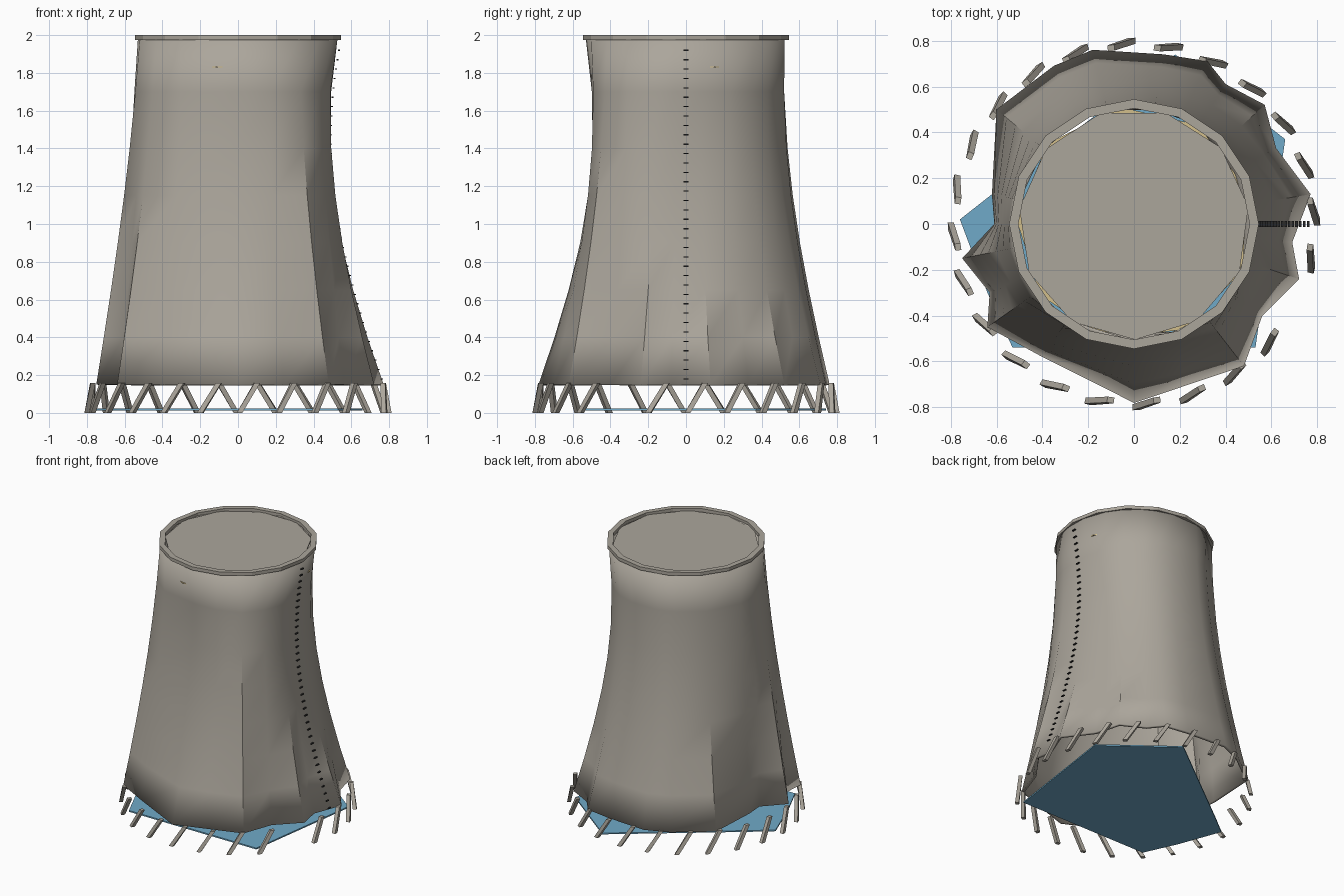
import bpy, bmesh, math
from mathutils import Vector

if "Cube" in bpy.data.objects:
    bpy.data.objects.remove(bpy.data.objects["Cube"])


def mat(name, rgb):
    m = bpy.data.materials.new(name)
    m.diffuse_color = (*rgb, 1)
    m.use_nodes = True
    m.node_tree.nodes["Principled BSDF"].inputs["Base Color"].default_value = m.diffuse_color
    return m


CONCRETE = mat("concrete", (0.41, 0.38, 0.33))
WATER = mat("water_blue", (0.16, 0.40, 0.58))
TAN = mat("pale_tan", (0.65, 0.52, 0.26))
BLACK = mat("ladder_black", (0.02, 0.02, 0.02))


def make(name, verts, faces, material, smooth=False):
    me = bpy.data.meshes.new(name)
    me.from_pydata(verts, [], faces)
    bm = bmesh.new()
    bm.from_mesh(me)
    bmesh.ops.recalc_face_normals(bm, faces=bm.faces)
    bm.to_mesh(me)
    bm.free()
    me.materials.append(material)
    ob = bpy.data.objects.new(name, me)
    bpy.context.collection.objects.link(ob)
    if smooth:
        bpy.context.view_layer.objects.active = ob
        ob.select_set(True)
        bpy.ops.object.shade_smooth_by_angle(angle=math.radians(35))
        ob.select_set(False)
    return ob


def slab(name, outline, z0, z1, material):
    n = len(outline)
    verts = [(x, y, z) for z in (z0, z1) for x, y in outline]
    faces = [tuple(range(n)), tuple(range(n, 2 * n))]
    faces += [(i, (i + 1) % n, n + (i + 1) % n, n + i) for i in range(n)]
    return make(name, verts, faces, material)


def polygon(n, r, start=0.0):
    return [(r * math.cos(start + i * math.tau / n), r * math.sin(start + i * math.tau / n))
            for i in range(n)]


def hyper(z):
    """Waisted tower profile."""
    return 0.49 * math.sqrt(1 + ((z - 1.45) / 1.07) ** 2)


# Shell: uneven foot outline, lofted up; some sides are waisted, others straight
FOOT = [(0.77, 0.13), (0.62, 0.33), (0.57, 0.52), (0.40, 0.61), (0.32, 0.71), (0.13, 0.74),
        (-0.18, 0.76), (-0.35, 0.69), (-0.60, 0.50), (-0.62, 0.13), (-0.61, 0.0),
        (-0.75, -0.15), (-0.63, -0.30), (-0.64, -0.45), (-0.40, -0.58), (0.0, -0.78),
        (0.24, -0.70), (0.48, -0.62), (0.56, -0.40), (0.72, -0.24), (0.69, -0.08)]
STRAIGHT = [0.0, 0.3, 0.55, 0.6, 0.85, 0.8, 0.1, 0.8]   # every 45 degrees
LEVELS = [0.15, 0.4, 0.65, 0.9, 1.15, 1.4, 1.7, 1.98]
n = len(FOOT)
verts = []
for z in LEVELS:
    u = (z - 0.15) / 1.83
    for x, y in FOOT:
        a = math.atan2(y, x) % math.tau
        k = a / (math.pi / 4)
        i, f = int(k) % 8, k % 1
        w = STRAIGHT[i] * (1 - f) + STRAIGHT[(i + 1) % 8] * f
        waisted = hyper(z) * (1 - 0.03 * u)
        chord = 0.77 + (0.53 - 0.77) * u
        foot_scale = math.hypot(x, y) / 0.77
        r = (waisted * (1 - w) + chord * w) * (foot_scale * (1 - u) ** 1.5 + 1 - (1 - u) ** 1.5)
        verts.append((r * math.cos(a), r * math.sin(a), z))
faces = [(l * n + i, l * n + (i + 1) % n, (l + 1) * n + (i + 1) % n, (l + 1) * n + i)
         for l in range(len(LEVELS) - 1) for i in range(n)]
shell = make("tower_shell", verts, faces, CONCRETE)
# face the open surface outward before thickening it inward
if shell.data.polygons[0].normal.dot(Vector(shell.data.polygons[0].center).normalized()) < 0:
    shell.data.flip_normals()
bpy.context.view_layer.objects.active = shell
shell.select_set(True)
bpy.ops.object.shade_smooth_by_angle(angle=math.radians(35))
shell.select_set(False)
sol = shell.modifiers.new("wall", 'SOLIDIFY')
sol.thickness, sol.offset = 0.02, -1

# Top lip: flat ring
N = 16
out, inn = polygon(N, 0.545), polygon(N, 0.505)
verts = [(x, y, z) for ring, z in ((out, 1.975), (out, 2.0), (inn, 2.0), (inn, 1.975)) for x, y in ring]
faces = [(k * N + i, k * N + (i + 1) % N, ((k + 1) % 4) * N + (i + 1) % N, ((k + 1) % 4) * N + i)
         for k in range(4) for i in range(N)]
make("top_lip", verts, faces, CONCRETE)

# Flat cover in the mouth, and the tan deck under it
slab("mouth_cover", polygon(11, 0.505, 0.15), 1.972, 1.982, CONCRETE)
slab("inner_deck", polygon(9, 0.515, 0.3), 1.828, 1.834, TAN)

# Water basin: irregular sheet under the tower
slab("basin_water", [(0.66, 0.37), (0.57, 0.44), (0.18, 0.74), (-0.62, 0.13), (-0.76, 0.02),
                     (-0.64, -0.30), (-0.53, -0.54), (0.53, -0.54)], 0.012, 0.022, WATER)

# Leaning support struts, one missing
verts, faces = [], []


def add_box(corners):
    b = len(verts)
    verts.extend(corners)
    faces.extend(tuple(b + j for j in q) for q in
                 ((0, 1, 2, 3), (4, 5, 6, 7), (0, 1, 5, 4), (1, 2, 6, 5), (2, 3, 7, 6), (3, 0, 4, 7)))


for k in range(24):
    if k == 8:
        continue
    mid = math.radians(94 - 15 * k)
    c = []
    for a, r, z in ((mid - 0.06, 0.80, 0.0), (mid + 0.06, 0.775, 0.158)):
        p = Vector((r * math.cos(a), r * math.sin(a), z))
        rad = Vector((math.cos(a), math.sin(a), 0)) * 0.013
        tan = Vector((-math.sin(a), math.cos(a), 0)) * 0.015
        c += [p - rad - tan, p + rad - tan, p + rad + tan, p - rad + tan]
    add_box(c)
make("support_struts", verts, faces, CONCRETE)

# Ladder rungs following the waisted profile on the right side
verts, faces = [], []
for k in range(36):
    z = 0.18 + k * 0.0497
    x = hyper(z)
    add_box([(x + dx, dy, z + dz) for dz in (-0.003, 0.003)
             for dx, dy in ((-0.006, -0.014), (0.006, -0.014), (0.006, 0.014), (-0.006, 0.014))])
make("ladder_rungs", verts, faces, BLACK)
